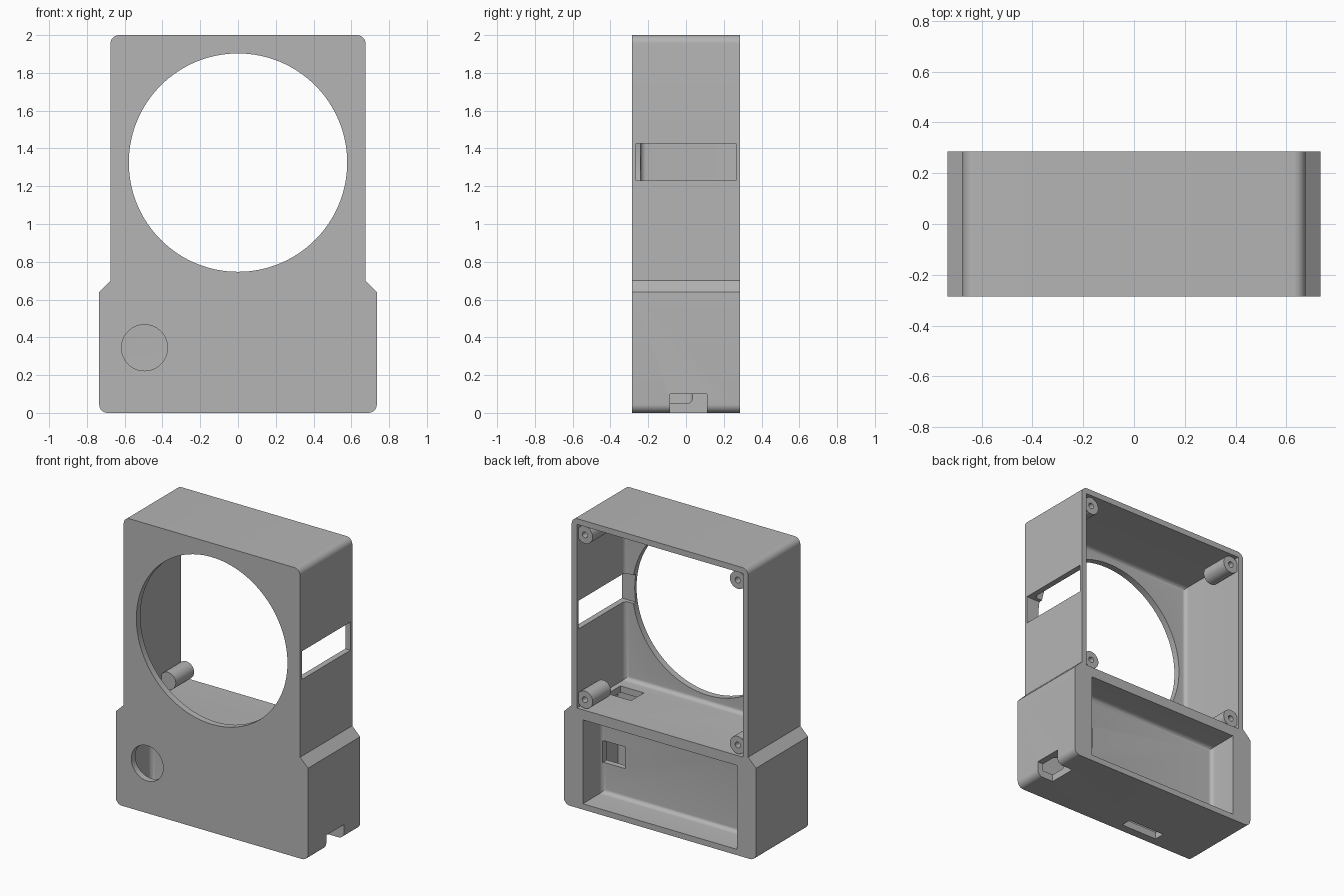
import bpy
import bmesh
import math
from mathutils import Matrix, Vector

cube = bpy.data.objects.get("Cube")
if cube:
    bpy.data.objects.remove(cube, do_unlink=True)

GREY = bpy.data.materials.new("matte_grey")
GREY.use_nodes = True
GREY.diffuse_color = (0.46, 0.46, 0.46, 1)
GREY.node_tree.nodes["Principled BSDF"].inputs["Base Color"].default_value = GREY.diffuse_color

BACK, FRONT = 0.285, -0.285
HOLE_Z = 1.325


def make_object(name, bm):
    bmesh.ops.recalc_face_normals(bm, faces=bm.faces)
    mesh = bpy.data.meshes.new(name)
    bm.to_mesh(mesh)
    bm.free()
    mesh.materials.append(GREY)
    obj = bpy.data.objects.new(name, mesh)
    bpy.context.collection.objects.link(obj)
    return obj


def box(name, xs, ys, zs, fillet_y=None, radius=0.03):
    """Box from ranges; edges lying on the plane y = fillet_y are rounded."""
    bm = bmesh.new()
    bmesh.ops.create_cube(bm, size=1)
    for v in bm.verts:
        v.co = Vector([r[0] if c < 0 else r[1] for c, r in zip(v.co, (xs, ys, zs))])
    if fillet_y is not None:
        edges = [e for e in bm.edges if all(abs(v.co.y - fillet_y) < 1e-5 for v in e.verts)]
        bmesh.ops.bevel(bm, geom=edges, offset=radius, segments=6, profile=0.5, affect='EDGES')
    return make_object(name, bm)


def cylinder(name, x, z, radius, ys, segments):
    bm = bmesh.new()
    place = Matrix.Translation((x, sum(ys) / 2, z)) @ Matrix.Rotation(math.pi / 2, 4, 'X')
    bmesh.ops.create_cone(bm, cap_ends=True, segments=segments, radius1=radius,
                          radius2=radius, depth=ys[1] - ys[0], matrix=place)
    return make_object(name, bm)


def cut(target, cutters):
    """Subtract each cutter from the target, then discard the cutters."""
    for c in cutters:
        c.hide_render = True
        mod = target.modifiers.new("cut", 'BOOLEAN')
        mod.operation = 'DIFFERENCE'
        mod.solver = 'EXACT'
        mod.object = c
    bpy.context.view_layer.update()
    graph = bpy.context.evaluated_depsgraph_get()
    mesh = bpy.data.meshes.new_from_object(target.evaluated_get(graph))
    target.modifiers.clear()
    target.data = mesh
    for c in cutters:
        bpy.data.objects.remove(c, do_unlink=True)


def smooth(obj):
    bpy.ops.object.select_all(action='DESELECT')
    obj.select_set(True)
    bpy.context.view_layer.objects.active = obj
    bpy.ops.object.shade_smooth_by_angle(angle=math.radians(30))


# Housing outline, extruded front to back, with rounded outer corners
half = [(0.735, 0), (0.735, 0.64), (0.675, 0.70), (0.675, 2)]
outline = half + [(-x, z) for x, z in reversed(half)]
bm = bmesh.new()
face = bm.faces.new([bm.verts.new((x, FRONT, z)) for x, z in outline])
ext = bmesh.ops.extrude_face_region(bm, geom=[face])
bmesh.ops.translate(bm, vec=(0, BACK - FRONT, 0),
                    verts=[g for g in ext["geom"] if isinstance(g, bmesh.types.BMVert)])
corners = [e for e in bm.edges
           if abs(e.verts[0].co.y - e.verts[1].co.y) > 0.1 and e.verts[0].co.z in (0, 2)]
bmesh.ops.bevel(bm, geom=corners, offset=0.045, segments=8, profile=0.5, affect='EDGES')
housing = make_object("housing", bm)

# Chambers and openings
cut(housing, [
    box("upper_chamber", (-0.635, 0.635), (-0.24, 0.4), (0.69, 1.96), fillet_y=-0.24),
    box("rear_pocket", (-0.59, 0.59), (0.075, 0.4), (0.04, 0.62), fillet_y=0.075),
    box("inner_chamber", (-0.69, 0.69), (-0.24, 0.035), (0.05, 0.645), fillet_y=0.035),
    cylinder("large_opening", 0, HOLE_Z, 0.578, (-0.4, -0.1), 128),
    cylinder("small_opening", -0.495, 0.345, 0.122, (-0.4, -0.15), 64),
    box("side_slot", (0.55, 0.8), (-0.265, 0.265), (1.23, 1.425)),
    box("side_notch", (0.61, 0.8), (-0.085, 0.11), (-0.1, 0.1)),
    box("floor_slot", (0.42, 0.6), (-0.14, 0.0), (0.6, 0.75)),
    box("partition_window", (0.41, 0.58), (0.0, 0.1), (0.25, 0.4)),
    box("bottom_slot", (-0.37, -0.09), (-0.225, -0.15), (-0.1, 0.1)),
])
smooth(housing)

# Screw posts in the corners of the upper chamber
for side, sx in (("left", 1), ("right", -1)):
    for level, sz in (("upper", 1), ("lower", -1)):
        x, z = sx * 0.585, HOLE_Z + sz * 0.57
        post = cylinder(f"{level}_{side}_screw_post", x, z, 0.06, (0.07, 0.27), 40)
        cut(post, [cylinder("screw_hole", x, z, 0.02, (0.12, 0.4), 24)])
        smooth(post)
